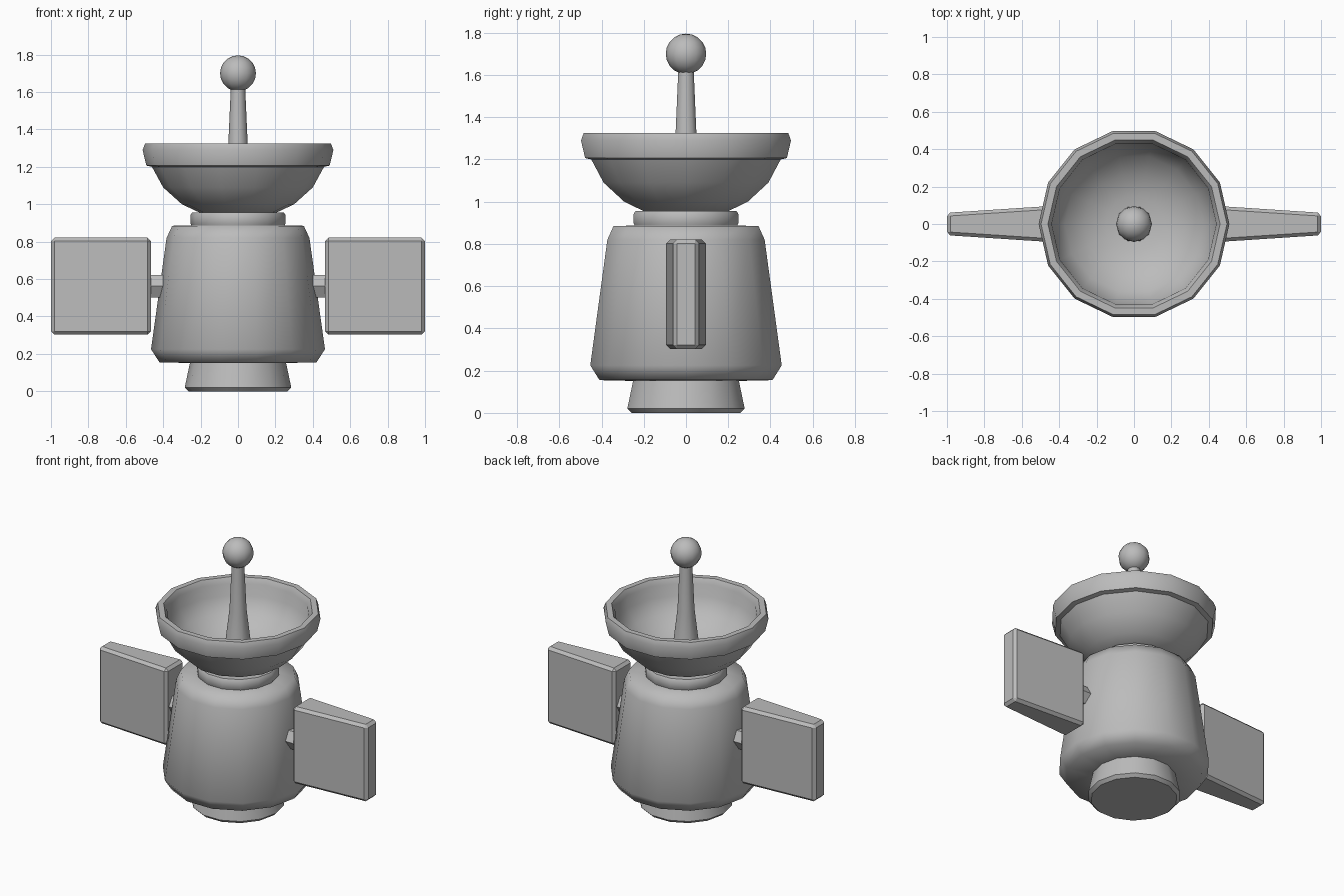
import bpy
import bmesh
from math import cos, sin, pi, radians
from mathutils import Matrix

cube = bpy.data.objects.get("Cube")
if cube:
    bpy.data.objects.remove(cube, do_unlink=True)

GREY = (0.5, 0.5, 0.5, 1)
grey = bpy.data.materials.new("plain_grey")
grey.use_nodes = True
grey.diffuse_color = GREY
grey.node_tree.nodes["Principled BSDF"].inputs["Base Color"].default_value = GREY


def finish(name, bm, angle):
    """Turn a bmesh into a shaded object in the scene."""
    bmesh.ops.recalc_face_normals(bm, faces=bm.faces)
    mesh = bpy.data.meshes.new(name)
    bm.to_mesh(mesh)
    bm.free()
    mesh.materials.append(grey)
    ob = bpy.data.objects.new(name, mesh)
    bpy.context.collection.objects.link(ob)
    bpy.ops.object.select_all(action='DESELECT')
    ob.select_set(True)
    bpy.context.view_layer.objects.active = ob
    bpy.ops.object.shade_smooth_by_angle(angle=radians(angle))
    return ob


def lathe(name, profile, sides=14, angle=65):
    """Revolve (radius, height) points around z, capping both ends."""
    bm = bmesh.new()
    rings = [[bm.verts.new((r * cos(2 * pi * i / sides), r * sin(2 * pi * i / sides), z))
              for i in range(sides)] for r, z in profile]
    for low, high in zip(rings, rings[1:]):
        for i in range(sides):
            j = (i + 1) % sides
            bm.faces.new((low[i], low[j], high[j], high[i]))
    bm.faces.new(rings[0][::-1])
    bm.faces.new(rings[-1])
    return finish(name, bm, angle)


# Central stack
lathe("engine_nozzle", [(0.265, 0), (0.285, 0.02), (0.253, 0.17)], angle=40)
lathe("body", [(0.2, 0.15), (0.42, 0.155), (0.465, 0.225), (0.382, 0.82),
               (0.352, 0.885), (0.2, 0.888)])
lathe("neck", [(0.24, 0.87), (0.255, 0.9), (0.255, 0.94), (0.245, 0.957)], angle=50)

# Dish with thick rolled rim and hollow bowl
lathe("dish", [(0.2, 0.953), (0.3, 1.0), (0.4, 1.09), (0.46, 1.2), (0.49, 1.207),
               (0.51, 1.29), (0.497, 1.325), (0.46, 1.325), (0.44, 1.29), (0.435, 1.21),
               (0.37, 1.12), (0.27, 1.04), (0.15, 1.0), (0.03, 0.99)], angle=40)

# Antenna
lathe("antenna_mast", [(0.1, 0.98), (0.08, 1.08), (0.052, 1.32), (0.038, 1.63)], sides=10)
bm = bmesh.new()
bmesh.ops.create_uvsphere(bm, u_segments=12, v_segments=10, radius=0.096,
                          matrix=Matrix.Translation((0, 0, 1.7)))
finish("antenna_ball", bm, 65)

# Side panels, thinner towards the tips, on hexagonal struts
for side, label in ((1, "left"), (-1, "right")):
    bm = bmesh.new()
    bmesh.ops.create_cube(bm, size=1, matrix=Matrix.LocRotScale(
        (side * 0.733, 0, 0.562), None, (0.534, 1, 0.518)))
    for v in bm.verts:
        v.co.y *= 0.12 if abs(v.co.x) > 0.7 else 0.19
    bmesh.ops.bevel(bm, geom=bm.edges[:], offset=0.018, segments=1, affect='EDGES')
    finish(label + "_panel", bm, 30)

    bm = bmesh.new()
    bmesh.ops.create_cone(bm, cap_ends=True, segments=6, radius1=0.07, radius2=0.07, depth=0.2,
                          matrix=Matrix.Translation((side * 0.39, 0, 0.562))
                          @ Matrix.Rotation(pi / 2, 4, 'Y'))
    finish(label + "_strut", bm, 30)
